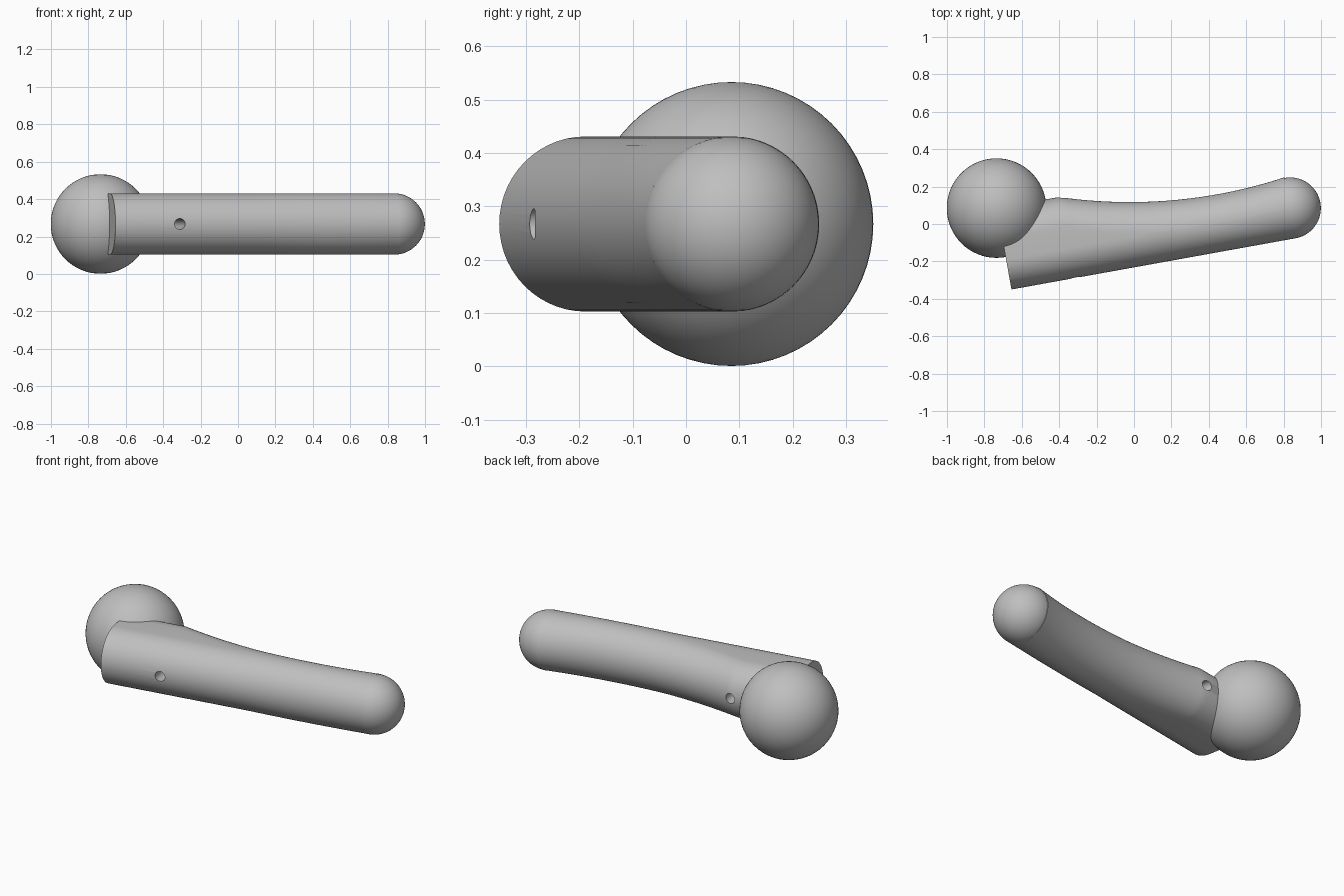
import bpy
import bmesh
import math
from mathutils import Matrix, Vector

if "Cube" in bpy.data.objects:
    bpy.data.objects.remove(bpy.data.objects["Cube"], do_unlink=True)

grey = bpy.data.materials.new("plain_grey")
grey.use_nodes = True
grey.diffuse_color = (0.52, 0.52, 0.52, 1)
grey.node_tree.nodes["Principled BSDF"].inputs["Base Color"].default_value = grey.diffuse_color

MID_Z = 0.267          # height of the centre line
R = 0.164              # half thickness of the arm
TILT = math.atan2(0.274, 1.52)
# Arm frame: x runs along the straight front edge, y across towards the back
FRAME = Matrix.Translation((-0.655, -0.35, MID_Z)) @ Matrix.Rotation(TILT, 4, "Z")


def select(obj):
    bpy.ops.object.select_all(action="DESELECT")
    obj.select_set(True)
    bpy.context.view_layer.objects.active = obj


def smooth(obj):
    select(obj)
    bpy.ops.object.shade_smooth_by_angle(angle=math.radians(30))


def add_ball(name, radius, centre):
    bpy.ops.mesh.primitive_uv_sphere_add(segments=64, ring_count=32, radius=radius, location=centre)
    obj = bpy.context.object
    obj.name = name
    obj.data.materials.append(grey)
    smooth(obj)
    return obj


def arm_width(u):
    # Concave back arc, capped by the straight stock near the large ball
    arc = 2.955 - math.sqrt(2.65 ** 2 - (u - 1.175) ** 2)
    return min(0.442, arc)


def arm_ring(u, steps=28):
    # Rounded slot section: front half circle, flat sides, back half circle
    width = arm_width(u)
    depth = min(R, width / 2)
    points = []
    for side, centre in ((-1, depth), (1, width - depth + 0.0005)):
        for i in range(steps + 1):
            a = math.pi * i / steps
            points.append(Vector((u, centre + side * depth * math.sin(a), -side * R * math.cos(a))))
    return points


# Arm: loft of sections along the straight edge
bm = bmesh.new()
ARC_START, ARC_END, COUNT = 0.338, 1.543, 30
stations = [0] + [ARC_START + (ARC_END - ARC_START) * i / COUNT for i in range(COUNT + 1)]
rings = [[bm.verts.new(FRAME @ p) for p in arm_ring(u)] for u in stations]
for ring, following in zip(rings, rings[1:]):
    n = len(ring)
    for i in range(n):
        j = (i + 1) % n
        bm.faces.new((ring[i], ring[j], following[j], following[i]))
bm.faces.new(rings[0])
bm.faces.new(rings[-1])
bmesh.ops.recalc_face_normals(bm, faces=bm.faces)
mesh = bpy.data.meshes.new("arm")
bm.to_mesh(mesh)
bm.free()
mesh.materials.append(grey)
arm = bpy.data.objects.new("arm", mesh)
bpy.context.collection.objects.link(arm)

# Pin hole straight across the arm
bpy.ops.mesh.primitive_cylinder_add(vertices=32, radius=0.029, depth=1)
cutter = bpy.context.object
cutter.name = "hole_cutter"
cutter.hide_render = True
cutter.matrix_world = FRAME @ Matrix.Translation((0.35, 0.2, 0)) @ Matrix.Rotation(math.pi / 2, 4, "X")
cutter.data.materials.append(grey)
cut = arm.modifiers.new("pin_hole", "BOOLEAN")
cut.operation = "DIFFERENCE"
cut.solver = "EXACT"
cut.object = cutter
select(arm)
bpy.ops.object.modifier_apply(modifier=cut.name)
bpy.data.objects.remove(cutter, do_unlink=True)
smooth(arm)

# Large ball at one end and rounded tip at the other
add_ball("large_ball", 0.266, (-0.735, 0.085, MID_Z))
add_ball("rounded_tip", R, (0.835, 0.085, MID_Z))
